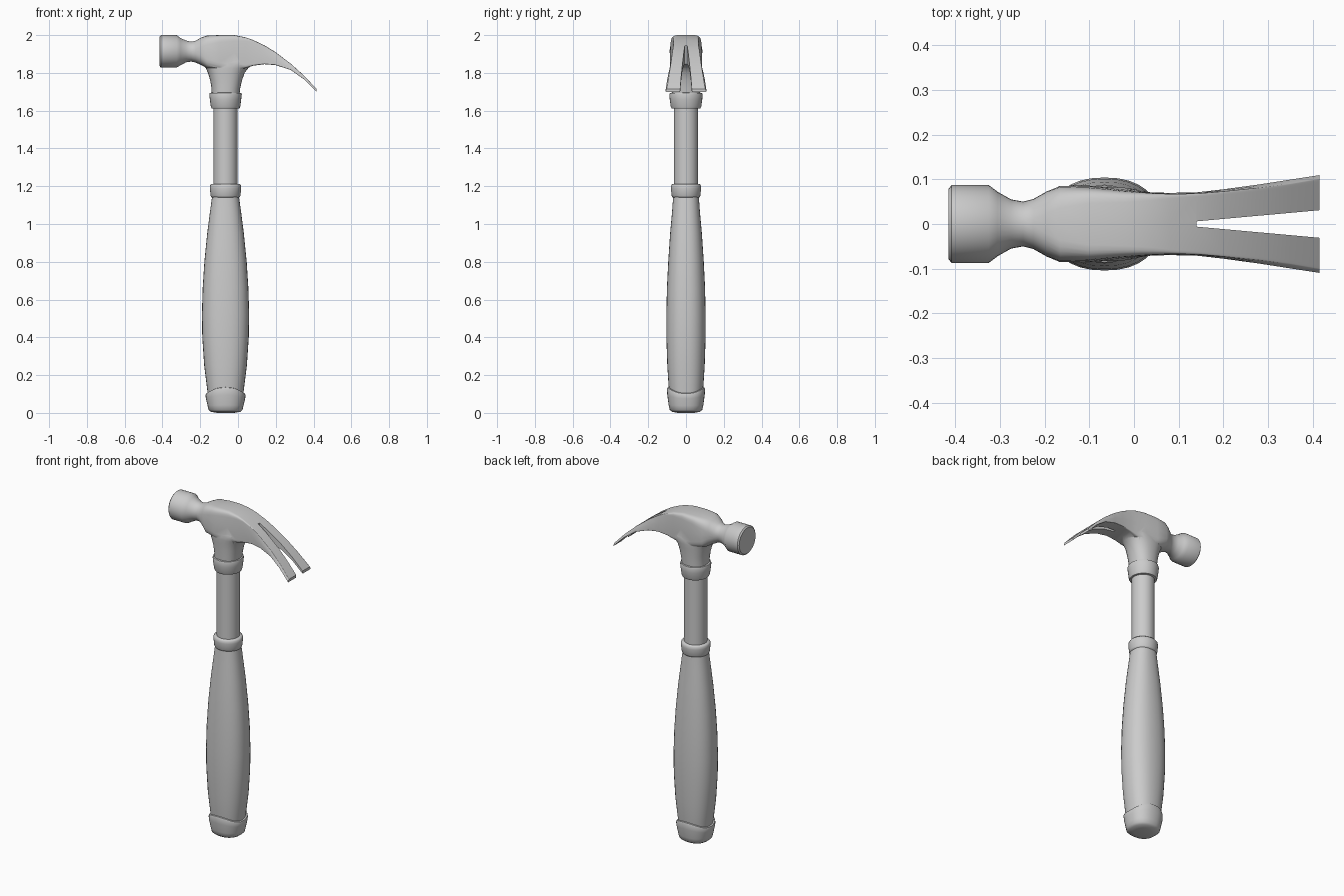
import bpy
import bmesh
from math import sin, cos, pi, copysign

AX = -0.066  # x of the handle axis
SEG = 32


def superellipse(n):
    """Unit outline; n=2 is a circle, large n is nearly a square."""
    pts = []
    for i in range(SEG):
        c, s = cos(2 * pi * i / SEG), sin(2 * pi * i / SEG)
        pts.append((copysign(abs(c) ** (2 / n), c), copysign(abs(s) ** (2 / n), s)))
    return pts


def loft(name, rings):
    """Closed skin through equal-length rings of points."""
    bm = bmesh.new()
    loops = [[bm.verts.new(p) for p in r] for r in rings]
    for a, b in zip(loops, loops[1:]):
        for i in range(SEG):
            j = (i + 1) % SEG
            bm.faces.new((a[i], a[j], b[j], b[i]))
    bm.faces.new(loops[0][::-1])
    bm.faces.new(loops[-1])
    bmesh.ops.recalc_face_normals(bm, faces=bm.faces[:])
    mesh = bpy.data.meshes.new(name)
    bm.to_mesh(mesh)
    bm.free()
    obj = bpy.data.objects.new(name, mesh)
    bpy.context.collection.objects.link(obj)
    return obj


def upright(name, profile, n=2, wave=0.0, cx=AX):
    """Profile rows: z, half x, half y, wave share (optional), x offset (optional)."""
    rings = []
    for row in profile:
        z, hx, hy = row[:3]
        w = wave * (row[3] if len(row) > 3 else 0)
        dx = row[4] if len(row) > 4 else 0
        rings.append([(cx + dx + c * hx, s * hy, z - w * cos(4 * pi * i / SEG))
                      for i, (c, s) in enumerate(superellipse(n))])
    return loft(name, rings)


def smooth(obj, angle=35):
    bpy.ops.object.select_all(action='DESELECT')
    obj.select_set(True)
    bpy.context.view_layer.objects.active = obj
    bpy.ops.object.shade_smooth_by_angle(angle=angle * pi / 180)


def boolean(obj, other, op):
    mod = obj.modifiers.new(op.lower(), 'BOOLEAN')
    mod.operation, mod.object, mod.solver = op, other, 'EXACT'
    bpy.context.view_layer.objects.active = obj
    bpy.ops.object.modifier_apply(modifier=mod.name)
    bpy.data.objects.remove(other)


# Grip
smooth(upright("grip", [
    (0.08, 0.092, 0.085), (0.14, 0.099, 0.092), (0.25, 0.113, 0.099),
    (0.40, 0.123, 0.104), (0.52, 0.125, 0.104), (0.66, 0.121, 0.101),
    (0.80, 0.112, 0.094), (0.95, 0.097, 0.084), (1.06, 0.083, 0.074),
    (1.16, 0.069, 0.067)], n=2.3))

# End cap with a wavy rim
smooth(upright("end_cap", [
    (0.0, 0.045, 0.045), (0.006, 0.078, 0.074), (0.016, 0.090, 0.086),
    (0.04, 0.095, 0.092, 0.1), (0.085, 0.104, 0.099, 0.6),
    (0.108, 0.106, 0.101, 1), (0.118, 0.103, 0.098, 1),
    (0.122, 0.090, 0.084, 1)], n=2.3, wave=0.016), 50)

# Steel shaft and collars
smooth(upright("shaft", [(1.10, 0.064, 0.064), (1.66, 0.064, 0.064)]))
smooth(upright("grip_collar", [
    (1.138, 0.066, 0.064), (1.142, 0.075, 0.072), (1.15, 0.079, 0.076),
    (1.19, 0.083, 0.080), (1.204, 0.082, 0.079), (1.211, 0.076, 0.073),
    (1.212, 0.062, 0.062)]), 50)
smooth(upright("head_collar", [
    (1.610, 0.062, 0.062), (1.612, 0.074, 0.076), (1.622, 0.078, 0.081),
    (1.66, 0.083, 0.086), (1.685, 0.086, 0.088), (1.694, 0.083, 0.085),
    (1.696, 0.066, 0.068)]), 50)

# Head: x, bottom z, top z, half y at top, half y at bottom, squareness
sections = [
    (-0.415, 1.836, 1.992, 0.079, 0.079, 2), (-0.408, 1.828, 2.0, 0.087, 0.087, 2),
    (-0.325, 1.828, 2.0, 0.087, 0.087, 2), (-0.305, 1.840, 1.985, 0.072, 0.072, 2),
    (-0.275, 1.856, 1.971, 0.055, 0.055, 2), (-0.248, 1.860, 1.965, 0.050, 0.050, 2),
    (-0.225, 1.855, 1.970, 0.056, 0.056, 2.2), (-0.195, 1.842, 1.987, 0.072, 0.074, 2.8),
    (-0.165, 1.825, 1.997, 0.082, 0.088, 4), (-0.10, 1.815, 2.0, 0.080, 0.088, 6),
    (-0.02, 1.815, 2.0, 0.073, 0.080, 8), (0.04, 1.825, 1.988, 0.069, 0.071, 12),
    (0.08, 1.838, 1.974, 0.067, 0.070, 20), (0.14, 1.846, 1.946, 0.068, 0.071, 30),
    (0.20, 1.841, 1.909, 0.073, 0.078, 30), (0.28, 1.815, 1.848, 0.081, 0.089, 30),
    (0.35, 1.765, 1.785, 0.090, 0.100, 30), (0.415, 1.700, 1.716, 0.101, 0.110, 30)]
rings = []
for x, z0, z1, yt, yb, n in sections:
    ring = []
    for c, s in superellipse(n):
        half = yb + (yt - yb) * (s + 1) / 2
        ring.append((x, c * half, (z0 + z1) / 2 + s * (z1 - z0) / 2))
    rings.append(ring)
head = loft("hammer_head", rings)

# Flared socket below the head
socket = upright("socket", [
    (1.68, 0.073, 0.074), (1.72, 0.076, 0.076, 0, 0.002),
    (1.76, 0.084, 0.078, 0, 0.003), (1.80, 0.097, 0.081, 0, 0.004),
    (1.825, 0.112, 0.083, 0, 0.008), (1.842, 0.130, 0.083, 0, 0.012),
    (1.86, 0.136, 0.080, 0, 0.015), (1.90, 0.10, 0.07, 0, 0.01)], n=2.3)
boolean(head, socket, 'UNION')

# Tapered nail slot between the claws
bm = bmesh.new()
outline = [(0.14, -0.006), (0.45, -0.034), (0.45, 0.034), (0.14, 0.006)]
face = bm.faces.new([bm.verts.new((x, y, 1.6)) for x, y in outline])
top = bmesh.ops.extrude_face_region(bm, geom=[face])["geom"]
bmesh.ops.translate(bm, vec=(0, 0, 0.5),
                    verts=[v for v in top if isinstance(v, bmesh.types.BMVert)])
bmesh.ops.recalc_face_normals(bm, faces=bm.faces[:])
mesh = bpy.data.meshes.new("slot_cutter")
bm.to_mesh(mesh)
bm.free()
cutter = bpy.data.objects.new("slot_cutter", mesh)
cutter.hide_render = True
bpy.context.collection.objects.link(cutter)
boolean(head, cutter, 'DIFFERENCE')
smooth(head, 40)
